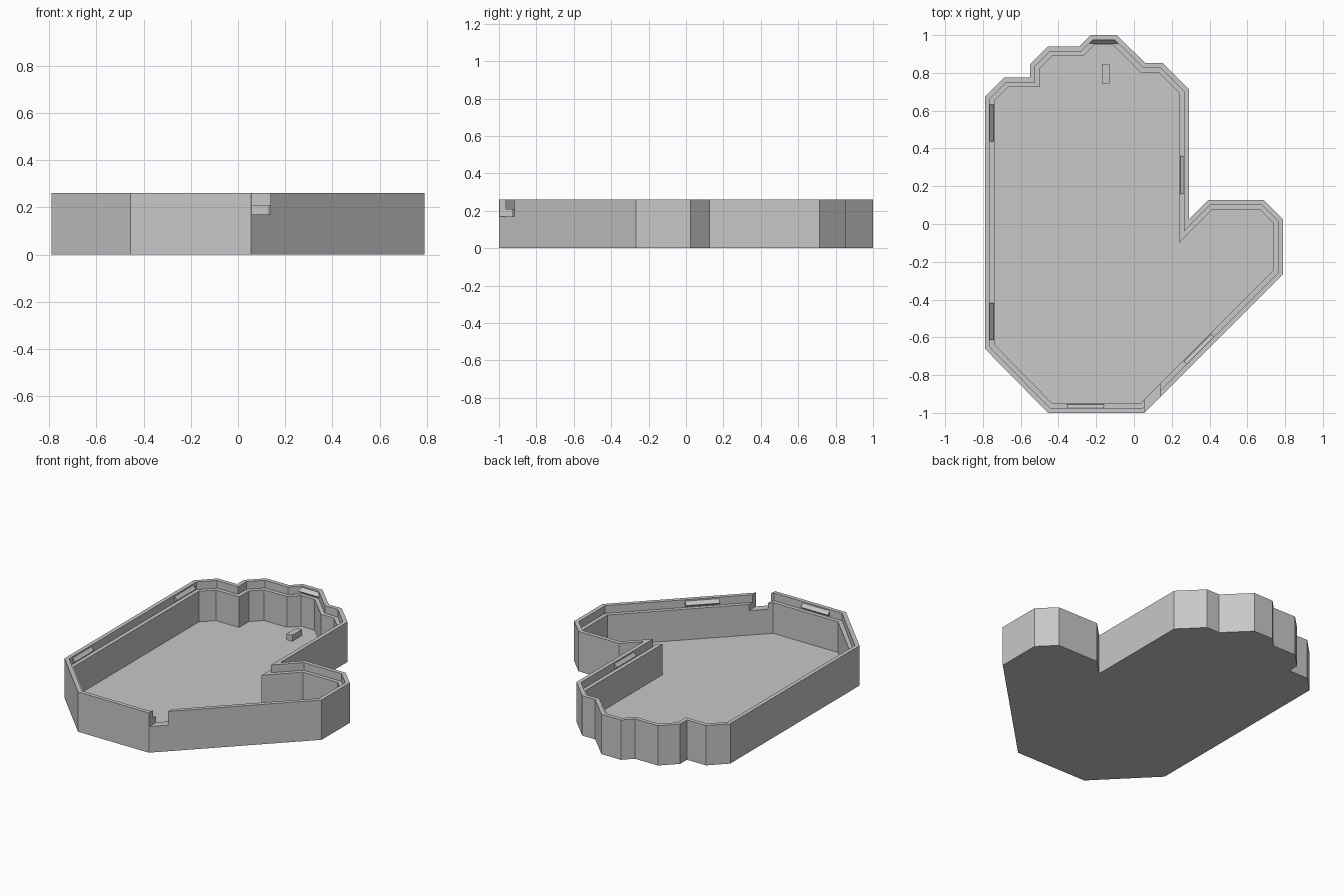
import bpy, bmesh
from mathutils import Vector

if "Cube" in bpy.data.objects:
    bpy.data.objects.remove(bpy.data.objects["Cube"])

HEIGHT, LEDGE, FLOOR = 0.26, 0.21, 0.01
LIP, WALL = 0.026, 0.051

grey = bpy.data.materials.new("light grey")
grey.diffuse_color = (0.58, 0.58, 0.58, 1)
grey.use_nodes = True
grey.node_tree.nodes["Principled BSDF"].inputs["Base Color"].default_value = grey.diffuse_color

# Outline of the tray, counter-clockwise
OUTLINE = [Vector(p) for p in [
    (-0.79, -0.66), (-0.455, -1), (0.056, -1), (0.79, -0.266), (0.79, 0.025),
    (0.687, 0.128), (0.393, 0.128), (0.29, 0.025), (0.29, 0.715), (0.152, 0.853),
    (0.058, 0.853), (-0.09, 1), (-0.23, 1), (-0.29, 0.94), (-0.455, 0.94),
    (-0.55, 0.845), (-0.55, 0.775), (-0.687, 0.775), (-0.79, 0.672)]]


def inset(points, d):
    """Move every edge inward by d and mitre the corners."""
    out = []
    for i, p in enumerate(points):
        a = (p - points[i - 1]).normalized()
        b = (points[(i + 1) % len(points)] - p).normalized()
        na, nb = Vector((-a.y, a.x)), Vector((-b.y, b.x))
        out.append(p + (na + nb) * (d / (1 + na.dot(nb))))
    return out


def finish(bm, name):
    bmesh.ops.recalc_face_normals(bm, faces=bm.faces)
    mesh = bpy.data.meshes.new(name)
    bm.to_mesh(mesh)
    bm.free()
    mesh.materials.append(grey)
    ob = bpy.data.objects.new(name, mesh)
    bpy.context.collection.objects.link(ob)
    return ob


def box(name, lo, hi):
    bm = bmesh.new()
    bmesh.ops.create_cube(bm, size=1)
    for v in bm.verts:
        v.co = [(l + h) / 2 + c * (h - l) for l, h, c in zip(lo, hi, v.co)]
    return finish(bm, name)


# Tray: underside, outer wall, rim, stepped ledge, inner wall and floor
bm = bmesh.new()
levels = [(0, 0), (0, HEIGHT), (LIP, HEIGHT), (LIP, LEDGE), (WALL, LEDGE), (WALL, FLOOR)]
rings = [[bm.verts.new((p.x, p.y, z)) for p in inset(OUTLINE, d)] for d, z in levels]
for lower, upper in zip(rings, rings[1:]):
    for i in range(len(lower)):
        bm.faces.new((lower[i - 1], lower[i], upper[i], upper[i - 1]))
bm.faces.new(rings[0][::-1])
bm.faces.new(rings[-1])
tray = finish(bm, "tray")

# Cable notch through the slanted wall
cutter = box("notch_cutter", (0.058, -1.1, 0.17), (0.138, -0.8, 0.4))
cutter.hide_render = True
cut = tray.modifiers.new("notch", 'BOOLEAN')
cut.operation, cut.solver, cut.object = 'DIFFERENCE', 'EXACT', cutter
bpy.context.view_layer.objects.active = tray
bpy.ops.object.modifier_apply(modifier=cut.name)
bpy.data.objects.remove(cutter)

# Small peg on the floor
box("floor_peg", (-0.17, 0.745, FLOOR - 0.005), (-0.13, 0.845, 0.05))


def snap_ridge(name, edge, start, end):
    """Triangular ridge along the inner face of the lip, on one outline edge."""
    a, b = OUTLINE[edge], OUTLINE[(edge + 1) % len(OUTLINE)]
    along = (b - a).normalized()
    inward = Vector((-along.y, along.x))
    bm = bmesh.new()
    ends = []
    for t in (start, end):
        ring = []
        for d, z in ((-0.003, 0.213), (0.019, 0.23), (-0.003, 0.254)):
            p = a + along * t + inward * (LIP + d)
            ring.append(bm.verts.new((p.x, p.y, z)))
        ends.append(ring)
        bm.faces.new(ring)
    for i in range(3):
        bm.faces.new((ends[0][i - 1], ends[0][i], ends[1][i], ends[1][i - 1]))
    finish(bm, name)


# Snap ridges: (name, outline edge, start and end distance along it)
for args in [("left_back_ridge", 18, 0.04, 0.235), ("left_front_ridge", 18, 1.09, 1.285),
             ("front_ridge", 1, 0.1, 0.295), ("slanted_ridge", 2, 0.34, 0.545),
             ("neck_ridge", 7, 0.135, 0.335), ("back_ridge", 11, -0.008, 0.148)]:
    snap_ridge(*args)
